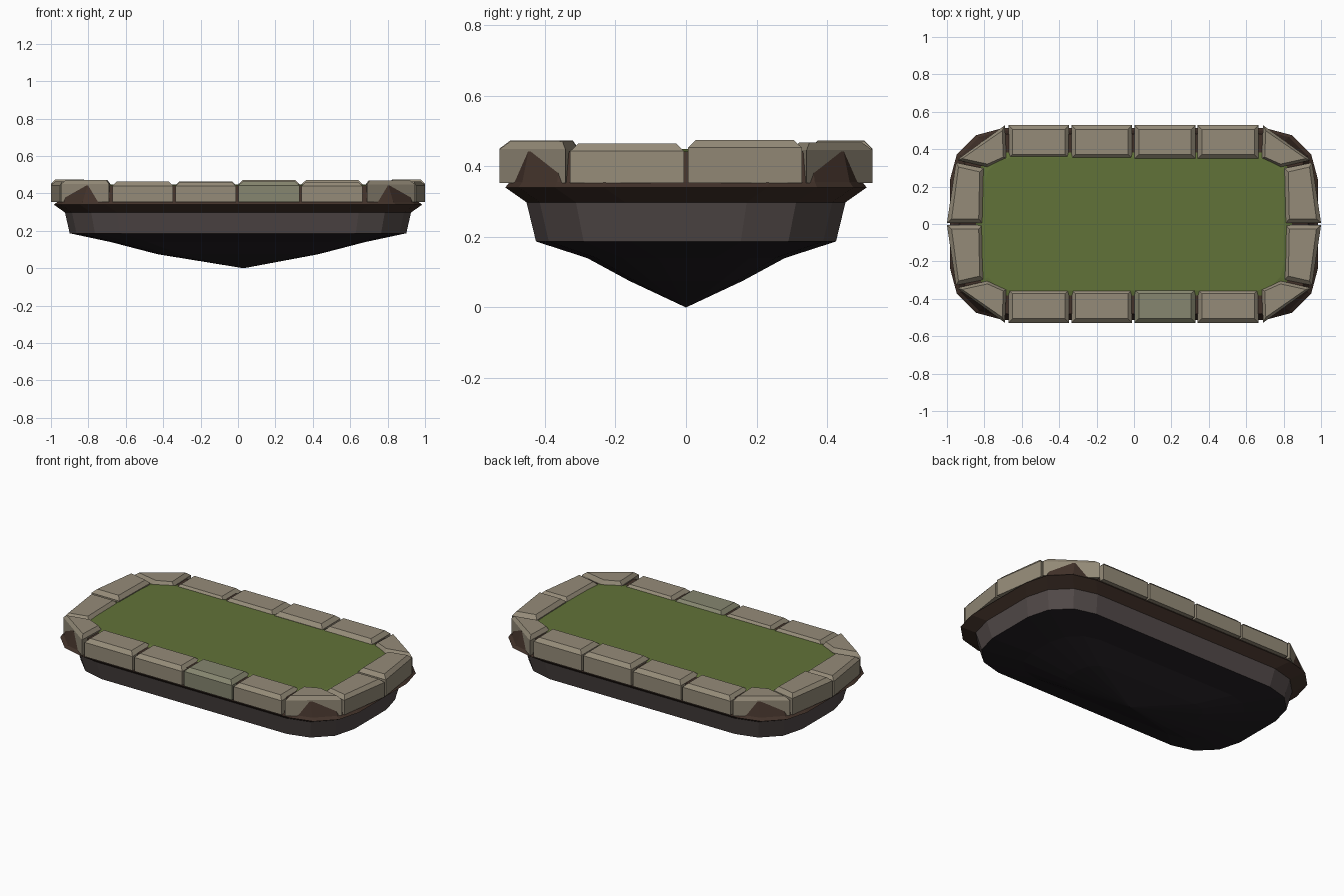
import bpy, bmesh, math, random

if "Cube" in bpy.data.objects:
    bpy.data.objects.remove(bpy.data.objects["Cube"])

random.seed(4)


def material(name, rgb):
    m = bpy.data.materials.new(name)
    m.diffuse_color = (*rgb, 1)
    m.use_nodes = True
    m.node_tree.nodes["Principled BSDF"].inputs["Base Color"].default_value = m.diffuse_color
    return m


STONE = material("stone", (0.30, 0.26, 0.19))
MOSSY = material("mossy_stone", (0.24, 0.24, 0.16))
GRASS = material("grass", (0.12, 0.17, 0.04))
SOIL = material("soil", (0.055, 0.032, 0.023))
ROCK = material("rock", (0.085, 0.068, 0.066))
DARK = material("dark_rock", (0.016, 0.013, 0.016))


def outline(a, b, r, z):
    """Rounded rectangle with three flat segments per corner."""
    pts = []
    for q, (sx, sy) in enumerate([(1, 1), (-1, 1), (-1, -1), (1, -1)]):
        for k in range(4):
            t = math.radians(90 * q + 30 * k)
            pts.append((sx * (a - r) + r * math.cos(t),
                        sy * (b - r) + r * math.sin(t), z))
    return pts


def loft(name, rings, mat, top=False, apex=None):
    """Skin rings listed from top to bottom."""
    bm = bmesh.new()
    rows = [[bm.verts.new(p) for p in outline(*r)] for r in rings]
    n = len(rows[0])
    for u, l in zip(rows, rows[1:]):
        for i in range(n):
            j = (i + 1) % n
            bm.faces.new((u[i], l[i], l[j], u[j]))
    if top:
        bm.faces.new(rows[0])
    if apex:
        tip = bm.verts.new(apex)
        for i in range(n):
            bm.faces.new((rows[-1][i], tip, rows[-1][(i + 1) % n]))
    finish(name, bm, mat)


def finish(name, bm, mat):
    bmesh.ops.recalc_face_normals(bm, faces=bm.faces)
    me = bpy.data.meshes.new(name)
    bm.to_mesh(me)
    bm.free()
    me.materials.append(mat)
    ob = bpy.data.objects.new(name, me)
    bpy.context.collection.objects.link(ob)


def stone(name, quad, top, mat=STONE):
    """Block over a plan quad with a chamfered upper edge."""
    bm = bmesh.new()
    cx = sum(p[0] for p in quad) / 4
    cy = sum(p[1] for p in quad) / 4
    ex = max(p[0] for p in quad) - min(p[0] for p in quad)
    ey = max(p[1] for p in quad) - min(p[1] for p in quad)
    kx, ky = 1 - 0.045 / ex, 1 - 0.045 / ey
    rows = [[bm.verts.new((x, y, z)) for x, y in quad] for z in (0.353, top - 0.022)]
    rows.append([bm.verts.new((cx + (x - cx) * kx, cy + (y - cy) * ky, top))
                 for x, y in quad])
    for l, u in zip(rows, rows[1:]):
        for i in range(4):
            j = (i + 1) % 4
            bm.faces.new((l[i], l[j], u[j], u[i]))
    bm.faces.new(rows[0])
    bm.faces.new(rows[-1])
    finish(name, bm, mat)


# floating base: dark underside, rock band, soil rim
loft("underside", [(0.90, 0.425, 0.27, 0.187), (0.68, 0.28, 0.20, 0.14),
                   (0.43, 0.16, 0.12, 0.075)], DARK, apex=(0.03, 0, 0))
loft("rock_band", [(0.925, 0.452, 0.28, 0.298), (0.90, 0.425, 0.27, 0.187)], ROCK)
loft("soil", [(0.93, 0.48, 0.25, 0.442), (0.965, 0.50, 0.27, 0.355),
              (0.985, 0.512, 0.28, 0.34), (0.925, 0.452, 0.28, 0.298)], SOIL, top=True)

# grass bed
loft("grass", [(0.80, 0.355, 0.14, 0.449), (0.85, 0.385, 0.16, 0.441)], GRASS, top=True)

# stone border
for sy, side in ((-1, "front"), (1, "back")):
    for i in range(4):
        x0 = -0.672 + 0.3375 * i
        x1 = x0 + 0.325
        quad = [(x0, sy * 0.35), (x1, sy * 0.35), (x1, sy * 0.528), (x0, sy * 0.528)]
        stone(f"{side}_stone_{i + 1}", quad, random.uniform(0.459, 0.474),
              MOSSY if sy < 0 and i == 2 else STONE)

end = [(0.812, 0.006), (1.0, 0.006), (0.952, 0.328), (0.805, 0.298)]
corner = [(0.683, 0.352), (0.80, 0.283), (0.947, 0.342), (0.69, 0.528)]
corner[1] = (0.785, 0.305)
for sx, h in ((-1, "left"), (1, "right")):
    for sy, v in ((-1, "front"), (1, "back")):
        stone(f"{h}_{v}_end_stone", [(sx * x, sy * y) for x, y in end],
              0.475 if sy > 0 else 0.465)
        stone(f"{h}_{v}_corner_stone", [(sx * x, sy * y) for x, y in corner],
              random.uniform(0.465, 0.475))
